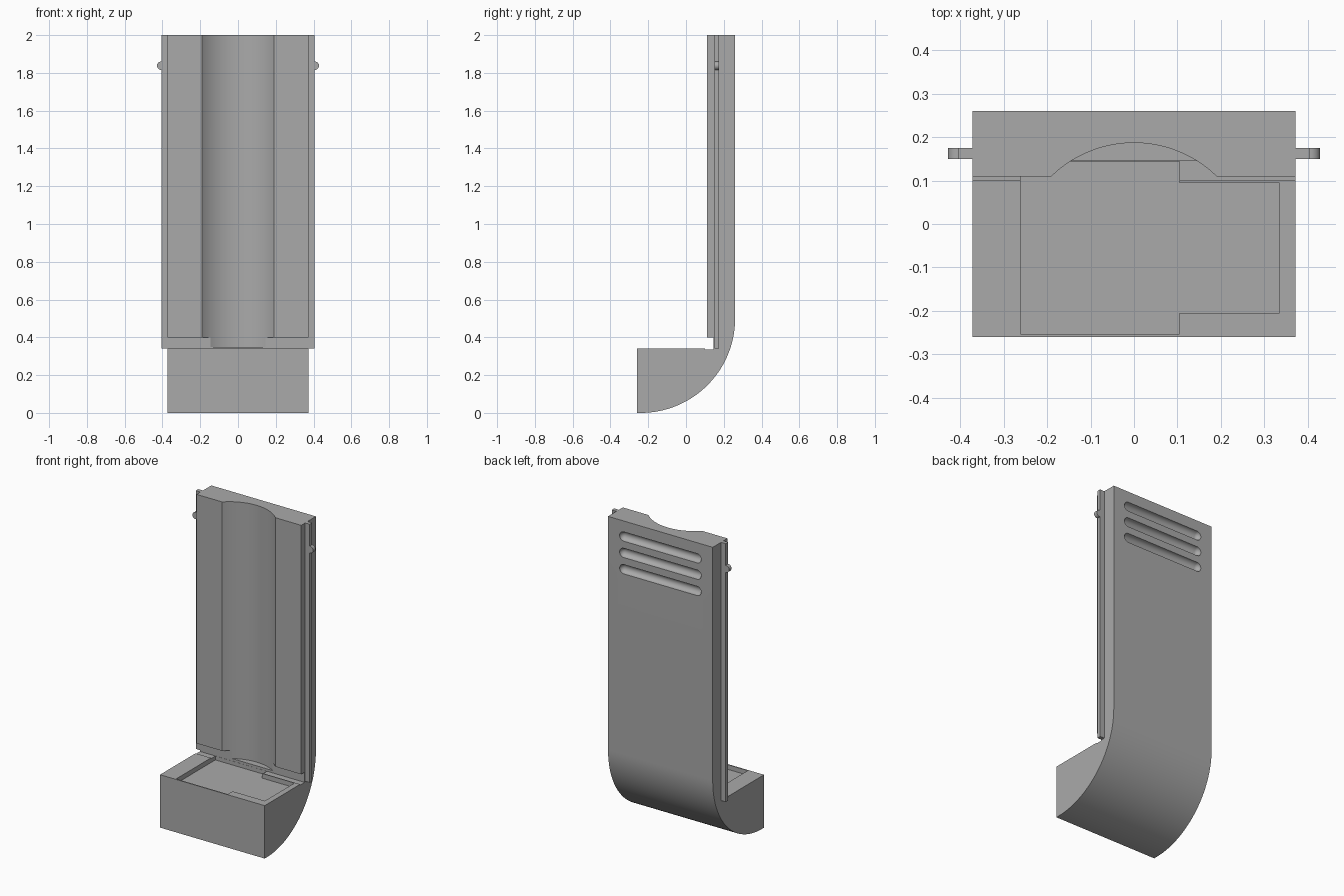
import bpy, bmesh
from math import sin, cos, pi, radians
from mathutils import Matrix, Vector

old = bpy.data.objects.get("Cube")
if old:
    bpy.data.objects.remove(old, do_unlink=True)

grey = bpy.data.materials.new("plain grey")
grey.use_nodes = True
grey.diffuse_color = (0.4, 0.4, 0.4, 1)
grey.node_tree.nodes["Principled BSDF"].inputs["Base Color"].default_value = (0.4, 0.4, 0.4, 1)


def make(name, bm):
    bmesh.ops.recalc_face_normals(bm, faces=bm.faces)
    mesh = bpy.data.meshes.new(name)
    bm.to_mesh(mesh)
    bm.free()
    mesh.materials.append(grey)
    obj = bpy.data.objects.new(name, mesh)
    bpy.context.collection.objects.link(obj)
    return obj


def prism(name, points, axis, low, high):
    """Extrude a closed 2D outline along the x, y or z axis."""
    place = {"x": lambda a, b: (low, a, b),
             "y": lambda a, b: (a, low, b),
             "z": lambda a, b: (a, b, low)}[axis]
    step = Vector([(high - low) * (axis == k) for k in "xyz"])
    bm = bmesh.new()
    face = bm.faces.new([bm.verts.new(place(a, b)) for a, b in points])
    ext = bmesh.ops.extrude_face_region(bm, geom=[face], use_keep_orig=True)
    bmesh.ops.translate(bm, vec=step, verts=[g for g in ext["geom"] if isinstance(g, bmesh.types.BMVert)])
    return make(name, bm)


def arc(cx, cy, r, start, end, n):
    angles = [radians(start + (end - start) * i / n) for i in range(n + 1)]
    return [(cx + r * cos(a), cy + r * sin(a)) for a in angles]


def select(obj):
    bpy.ops.object.select_all(action="DESELECT")
    obj.select_set(True)
    bpy.context.view_layer.objects.active = obj


def cut(obj, cutter):
    cutter.hide_render = True
    select(obj)
    mod = obj.modifiers.new("cut", "BOOLEAN")
    mod.operation = "DIFFERENCE"
    mod.solver = "EXACT"
    mod.object = cutter
    bpy.ops.object.modifier_apply(modifier=mod.name)
    bpy.data.objects.remove(cutter, do_unlink=True)


# Body: tall back plate sweeping round into a forward foot
side = [(-0.26, 0), (-0.26, 0.34), (0.10, 0.34), (0.10, 0.335), (0.145, 0.335),
        (0.145, 0.40), (0.11, 0.40), (0.11, 2), (0.26, 2)]
side += arc(-0.24, 0.5, 0.5, 0, -90, 40)
body = prism("body", side, "x", -0.372, 0.372)

# Long rounded channel down the front
cut(body, prism("channel_cutter", arc(0, -0.086, 0.273, 0, 357.5, 143), "z", 0.35, 2.1))

# Stepped pocket in the top of the foot
pocket = [(-0.262, -0.253), (0.105, -0.253), (0.105, -0.205), (0.335, -0.205),
          (0.335, 0.095), (0.105, 0.095), (0.105, 0.144), (-0.262, 0.144)]
cut(body, prism("pocket_cutter", pocket, "z", 0.31, 0.345))

# Three round-ended grip grooves across the back
for i in range(3):
    bm = bmesh.new()
    bmesh.ops.create_uvsphere(bm, u_segments=24, v_segments=13, radius=0.03,
                              matrix=Matrix.Rotation(pi / 2, 4, "Y"))
    for v in bm.verts:
        v.co.x += 0.26 if v.co.x > 0 else -0.26
    bmesh.ops.translate(bm, vec=(0, 0.26, 1.9 - 0.105 * i), verts=bm.verts)
    cut(body, make("grip_cutter", bm))

select(body)
bpy.ops.object.shade_smooth_by_angle(angle=radians(25))

# Side rails, each with a rounded catch
for sign, label in ((1, "left"), (-1, "right")):
    edge = [(0.365, 0.34), (0.405, 0.34), (0.405, 1.816)]
    edge += arc(0.407, 1.838, 0.022, -90, 90, 16)
    edge += [(0.405, 1.86), (0.405, 2), (0.365, 2)]
    rail = prism(label + "_rail", [(sign * x, z) for x, z in edge], "y", 0.15, 0.175)
    select(rail)
    bpy.ops.object.shade_smooth_by_angle(angle=radians(25))
